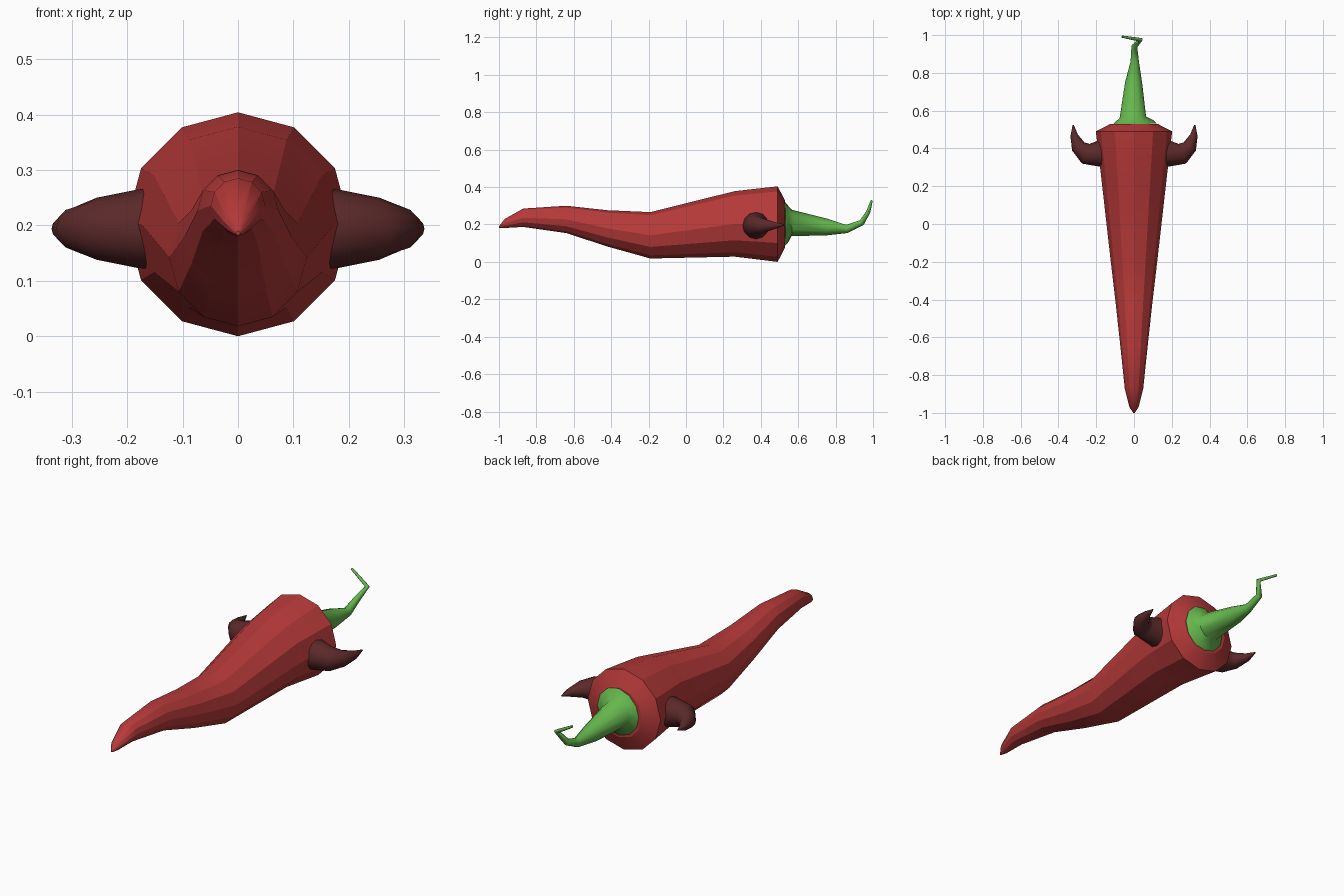
import bpy, bmesh, math
from mathutils import Vector

if "Cube" in bpy.data.objects:
    bpy.data.objects.remove(bpy.data.objects["Cube"])


def material(name, color):
    m = bpy.data.materials.new(name)
    m.diffuse_color = (*color, 1)
    m.use_nodes = True
    m.node_tree.nodes["Principled BSDF"].inputs["Base Color"].default_value = m.diffuse_color
    return m


def tube(name, path, mat, sides=12, axis=None, smooth=25):
    """Loft round rings along a path of (x, y, z, radius)."""
    bm = bmesh.new()
    pts = [Vector(p[:3]) for p in path]
    rings = []
    ref = Vector((0, 0, 1))
    for i, p in enumerate(pts):
        before, after = pts[max(i - 1, 0)], pts[min(i + 1, len(pts) - 1)]
        if axis:
            t = Vector(axis)
        else:
            t = ((p - before).normalized() + (after - p).normalized()).normalized()
        u = (ref - t * ref.dot(t)).normalized()
        ref = u
        v = t.cross(u)
        ring = []
        for k in range(sides):
            a = 2 * math.pi * k / sides
            ring.append(bm.verts.new(p + (u * math.cos(a) + v * math.sin(a)) * path[i][3]))
        rings.append(ring)
    for a, b in zip(rings, rings[1:]):
        for k in range(sides):
            n = (k + 1) % sides
            bm.faces.new((a[k], a[n], b[n], b[k]))
    bm.faces.new(rings[0][::-1])
    bm.faces.new(rings[-1])
    bmesh.ops.recalc_face_normals(bm, faces=bm.faces)
    me = bpy.data.meshes.new(name)
    bm.to_mesh(me)
    bm.free()
    me.materials.append(mat)
    ob = bpy.data.objects.new(name, me)
    bpy.context.collection.objects.link(ob)
    bpy.ops.object.select_all(action='DESELECT')
    bpy.context.view_layer.objects.active = ob
    ob.select_set(True)
    bpy.ops.object.shade_smooth_by_angle(angle=math.radians(smooth))
    return ob


red = material("red_skin", (0.48, 0.042, 0.042))
green = material("green_stem", (0.13, 0.47, 0.075))
maroon = material("dark_horn", (0.105, 0.022, 0.022))

# Pepper body, wavy and tapering to the front tip
tube("pepper_body", [
    (0, -1.0, 0.186, 0.004), (0, -0.97, 0.205, 0.024), (0, -0.87, 0.236, 0.049),
    (0, -0.64, 0.227, 0.073), (0, -0.42, 0.179, 0.097), (0, -0.19, 0.142, 0.124),
    (0, 0.26, 0.203, 0.175), (0, 0.49, 0.202, 0.202), (0, 0.53, 0.203, 0.125),
], red, axis=(0, 1, 0))

# Flared cap and stem with a kinked, curling end
tube("stem", [
    (-0.002, 0.525, 0.206, 0.122), (-0.003, 0.54, 0.206, 0.106),
    (-0.006, 0.565, 0.208, 0.07), (-0.002, 0.75, 0.186, 0.045),
    (0.004, 0.86, 0.176, 0.022), (0.002, 0.94, 0.21, 0.016),
    (0.035, 0.975, 0.268, 0.011), (-0.063, 0.992, 0.325, 0.006),
], green, smooth=60)

# Curved horns, one on each side
for side, label in ((-1, "left_horn"), (1, "right_horn")):
    tube(label, [
        (side * 0.14, 0.375, 0.194, 0.074), (side * 0.18, 0.374, 0.194, 0.071),
        (side * 0.255, 0.372, 0.194, 0.056), (side * 0.295, 0.41, 0.194, 0.039),
        (side * 0.317, 0.47, 0.194, 0.02), (side * 0.322, 0.525, 0.198, 0.003),
    ], maroon, smooth=60)
